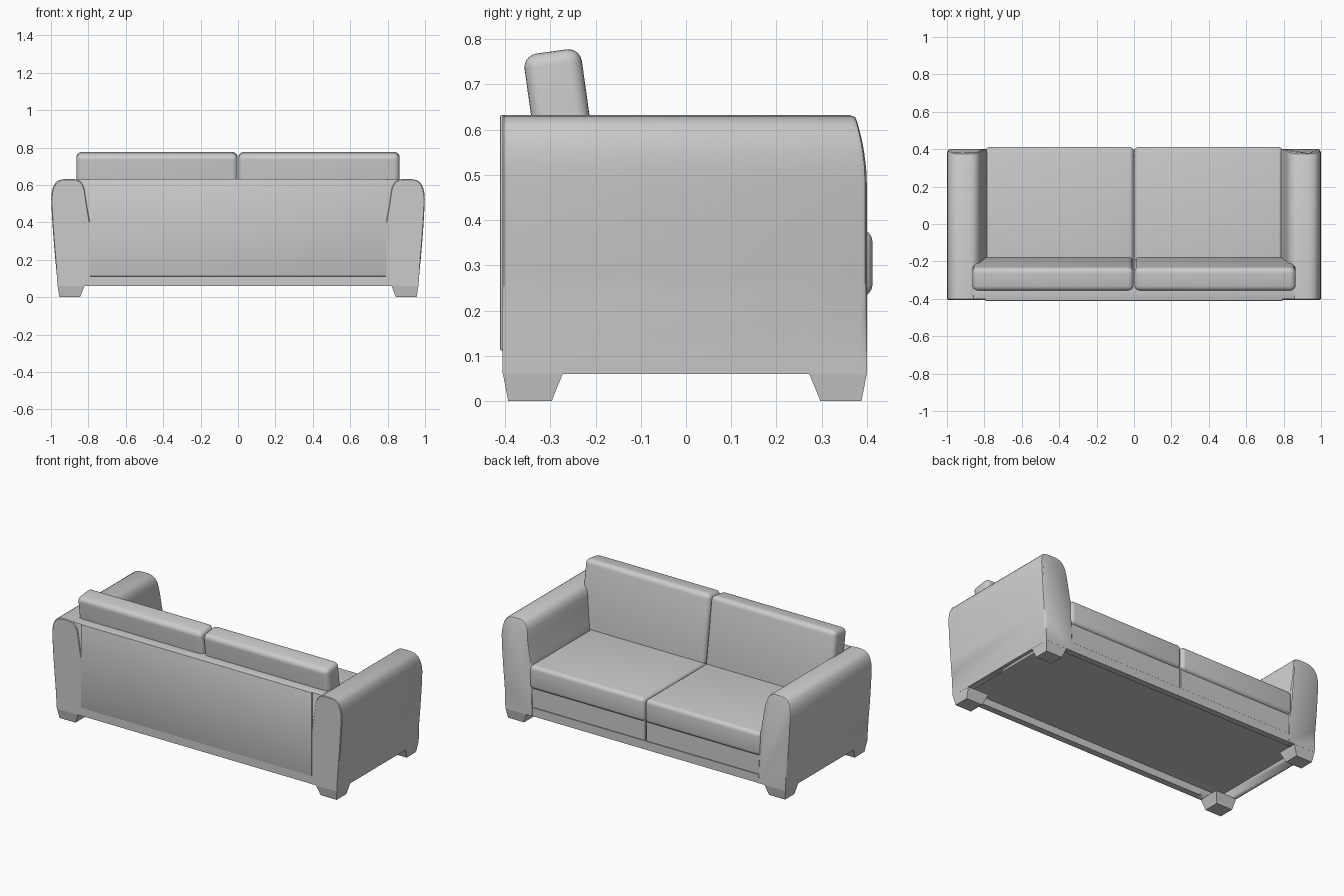
import bpy, bmesh, math
from mathutils import Matrix, Vector

if "Cube" in bpy.data.objects:
    bpy.data.objects.remove(bpy.data.objects["Cube"])

# Single upholstery colour
fabric = bpy.data.materials.new("grey_fabric")
fabric.use_nodes = True
COL = (0.6, 0.6, 0.6, 1)
fabric.diffuse_color = COL
fabric.node_tree.nodes["Principled BSDF"].inputs["Base Color"].default_value = COL


def finish(name, bm):
    bmesh.ops.recalc_face_normals(bm, faces=bm.faces)
    me = bpy.data.meshes.new(name)
    bm.to_mesh(me)
    bm.free()
    ob = bpy.data.objects.new(name, me)
    me.materials.append(fabric)
    bpy.context.collection.objects.link(ob)
    bpy.ops.object.select_all(action='DESELECT')
    ob.select_set(True)
    bpy.context.view_layer.objects.active = ob
    bpy.ops.object.shade_smooth_by_angle(angle=math.radians(35))
    return ob


def box(name, lo, hi, bevel=0.0, segs=4, tilt=0.0):
    """Box between two corners, optionally rounded and leaned about x."""
    lo, hi = Vector(lo), Vector(hi)
    bm = bmesh.new()
    bmesh.ops.create_cube(bm, size=1)
    bmesh.ops.scale(bm, vec=hi - lo, verts=bm.verts)
    if bevel:
        bmesh.ops.bevel(bm, geom=bm.edges[:], offset=bevel, segments=segs,
                        profile=0.5, affect='EDGES')
    mid = (lo + hi) / 2
    bmesh.ops.transform(bm, verts=bm.verts,
                        matrix=Matrix.Translation(mid) @ Matrix.Rotation(tilt, 4, 'X'))
    return finish(name, bm)


def bezier(a, b, c, n):
    """Quadratic curve from a to c, leaving out a."""
    return [tuple((1-t)**2*a[i] + 2*t*(1-t)*b[i] + t*t*c[i] for i in (0, 1))
            for t in [k / n for k in range(1, n + 1)]]


# Arm cross-section (x, z): flared outside, sloping inside, rounded top
ARM = [(0.78, 0.06), (0.965, 0.06), (0.968, 0.11)]
ARM += bezier((0.968, 0.11), (0.99, 0.33), (0.997, 0.48), 5)
ARM += bezier((0.997, 0.48), (1.004, 0.57), (0.98, 0.606), 4)
ARM += bezier((0.98, 0.606), (0.965, 0.631), (0.92, 0.632), 4)
ARM += [(0.88, 0.632)]
ARM += bezier((0.88, 0.632), (0.83, 0.63), (0.82, 0.57), 6)
ARM += bezier((0.82, 0.57), (0.805, 0.46), (0.784, 0.36), 4)


def front_y(z):
    """Arm front leans back towards its top."""
    t = max(0.0, (z - 0.48) / 0.15)
    return 0.40 - 0.022 * t * t


def arm(name, s):
    bm = bmesh.new()
    cx, cz = 0.885, 0.34
    rings = []
    # (end, distance in from the end face, inset of the outline)
    for end, depth, inset in [("b", 0, 0.004), ("b", 0.004, 0), ("f", 0.014, 0),
                              ("f", 0.004, 0.004), ("f", 0, 0.012)]:
        ring = []
        for x, z in ARM:
            kx, kz = 1 - inset / 0.11, 1 - inset / 0.29
            if z < 0.12:
                kx = kz = 1
            y = -0.406 + depth if end == "b" else front_y(z) - depth
            ring.append(bm.verts.new((s * (cx + (x - cx) * kx), y, cz + (z - cz) * kz)))
        rings.append(ring)
    n = len(ARM)
    for a, b in zip(rings, rings[1:]):
        for i in range(n):
            bm.faces.new((a[i], a[(i+1) % n], b[(i+1) % n], b[i]))
    bm.faces.new(rings[0])
    bm.faces.new(rings[-1])
    # open the underside inside the rail so the base recess stays clear
    return finish(name, bm)


def leg(name, sx, sy):
    """Tapered corner foot."""
    bm = bmesh.new()
    y_out = 0.40 if sy > 0 else 0.405
    top = [(0.82, 0.272), (0.965, 0.272), (0.965, y_out), (0.82, y_out)]
    bot = [(0.845, 0.297), (0.955, 0.297), (0.955, y_out - 0.012), (0.845, y_out - 0.012)]
    t = [bm.verts.new((sx*x, sy*y, 0.062)) for x, y in top]
    b = [bm.verts.new((sx*x, sy*y, 0.0)) for x, y in bot]
    for i in range(4):
        j = (i + 1) % 4
        bm.faces.new((t[i], t[j], b[j], b[i]))
    bm.faces.new(t)
    bm.faces.new(b)
    return finish(name, bm)


# Recess under the sofa, cut from the arms and left open by the rails
cutter = box("underside_cutter", (-0.925, -0.365, 0.0), (0.925, 0.36, 0.105))
cutter.hide_render = True
cutter.hide_viewport = True

for s, side in ((1, "left"), (-1, "right")):
    a = arm(side + "_arm", s)
    cut = a.modifiers.new("recess", 'BOOLEAN')
    cut.operation = 'DIFFERENCE'
    cut.solver = 'EXACT'
    cut.object = cutter
    # Cushions and front panel halves
    xs = sorted((s * 0.002, s * 0.795))
    box(side + "_seat_cushion", (xs[0], -0.30, 0.232), (xs[1], 0.412, 0.378), 0.024)
    box(side + "_front_panel", (xs[0], 0.34, 0.112), (xs[1], 0.396, 0.25), 0.003, 1)
    xs = sorted((s * 0.002, s * 0.864))
    box(side + "_back_cushion", (xs[0], -0.3315, 0.34), (xs[1], -0.2035, 0.775),
        0.03, 5, math.radians(8))
    for sy, end in ((1, "back_end"), (-1, "front_end")):
        leg(f"{side}_{end}_leg", s, sy)

# Backrest with its thin outer panel
box("backrest", (-0.86, -0.402, 0.105), (0.86, -0.31, 0.63), 0.004, 2)
box("backrest_panel", (-0.795, -0.411, 0.112), (0.795, -0.40, 0.632), 0.003, 2)

# Seat base and lower rails
box("seat_base", (-0.93, -0.37, 0.105), (0.93, 0.37, 0.24))
box("seat_side_rail", (-0.80, 0.36, 0.06), (0.80, 0.398, 0.113))
box("backrest_side_rail", (-0.80, -0.405, 0.06), (0.80, -0.365, 0.113))
